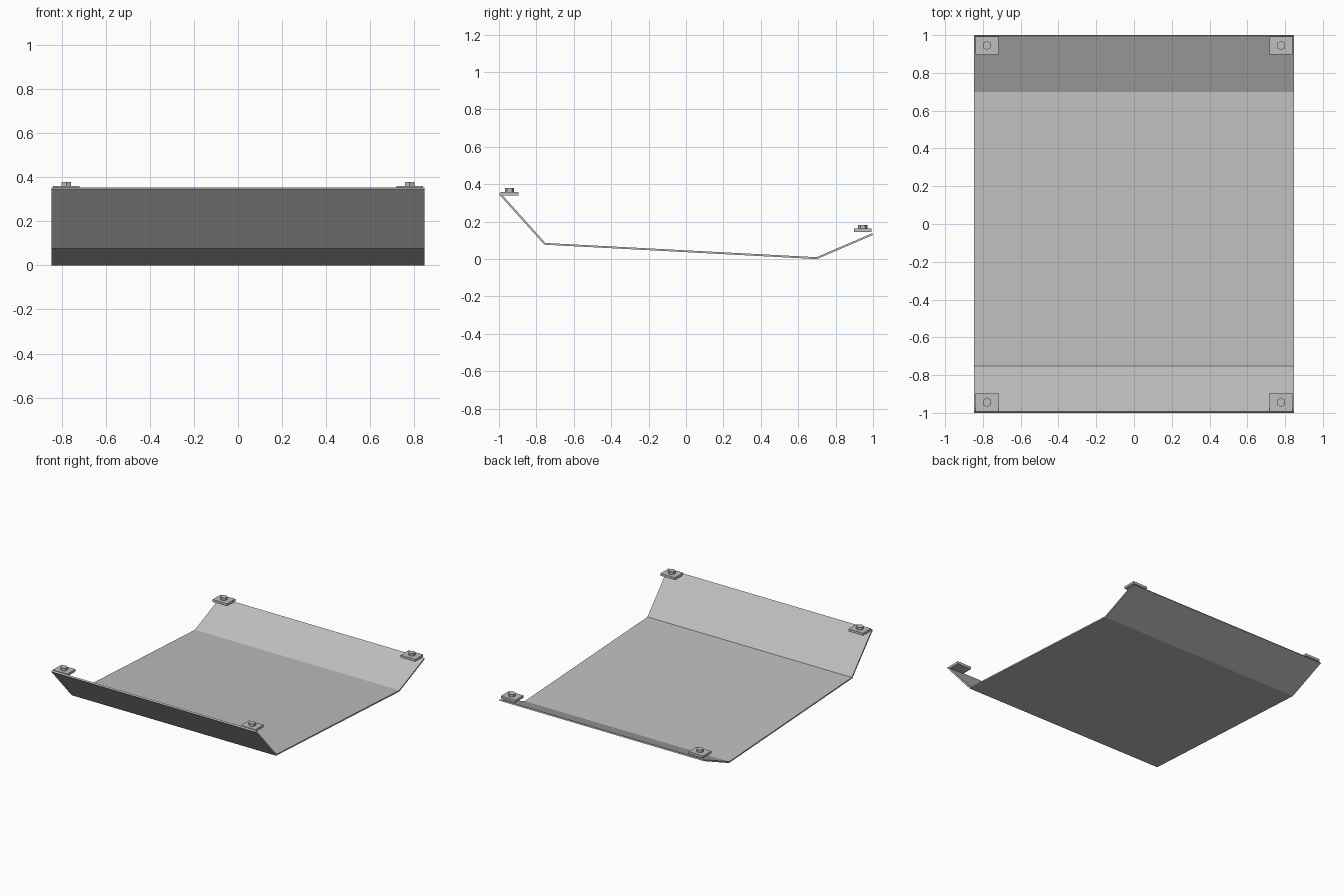
import bpy, bmesh
from math import radians
from mathutils import Matrix, Vector

cube = bpy.data.objects.get("Cube")
if cube:
    bpy.data.objects.remove(cube, do_unlink=True)

steel = bpy.data.materials.new("brushed_grey")
steel.use_nodes = True
GREY = (0.52, 0.52, 0.52, 1)
steel.diffuse_color = GREY
steel.node_tree.nodes["Principled BSDF"].inputs["Base Color"].default_value = GREY


def add_object(name, bm):
    bmesh.ops.recalc_face_normals(bm, faces=bm.faces)
    mesh = bpy.data.meshes.new(name)
    bm.to_mesh(mesh)
    bm.free()
    mesh.materials.append(steel)
    obj = bpy.data.objects.new(name, mesh)
    bpy.context.collection.objects.link(obj)
    return obj


def box(name, center, size):
    bm = bmesh.new()
    bmesh.ops.create_cube(bm, size=1, matrix=Matrix.Translation(center) @ Matrix.Diagonal((*size, 1)))
    return add_object(name, bm)


def hex_head(name, center, radius, height):
    bm = bmesh.new()
    bmesh.ops.create_cone(bm, cap_ends=True, segments=6, radius1=radius, radius2=radius,
                          depth=height, matrix=Matrix.Translation(center))
    return add_object(name, bm)


# Bent sheet: side profile of outer and inner bends, extruded across the width
HALF_WIDTH = 0.846
outer = [(-1, 0.346), (-0.758, 0.077), (0.7, 0), (1, 0.129)]
inner = [(-0.992, 0.354), (-0.752, 0.086), (0.698, 0.01), (0.996, 0.138)]
bm = bmesh.new()
rows = [[[bm.verts.new((x, y, z)) for y, z in line] for line in (outer, inner)]
        for x in (-HALF_WIDTH, HALF_WIDTH)]
(lo, li), (ro, ri) = rows
for i in range(3):
    bm.faces.new((lo[i], lo[i + 1], ro[i + 1], ro[i]))
    bm.faces.new((li[i], ri[i], ri[i + 1], li[i + 1]))
    for o, n in ((lo, li), (ro, ri)):
        bm.faces.new((o[i], o[i + 1], n[i + 1], n[i]))
for i in (0, 3):
    bm.faces.new((lo[i], ro[i], ri[i], li[i]))
add_object("bent_sheet", bm)

# Mounting pads with hexagonal bolts at the four corners
for end, y, base in (("front", -0.944, 0.341), ("back", 0.945, 0.145)):
    for side, sign in (("left", 1), ("right", -1)):
        x = sign * 0.778
        box(f"{end}_{side}_pad", Vector((x, y, base + 0.009)), (0.12, 0.096, 0.018))
        hex_head(f"{end}_{side}_bolt", Vector((x, y, base + 0.027)), 0.025, 0.022)
